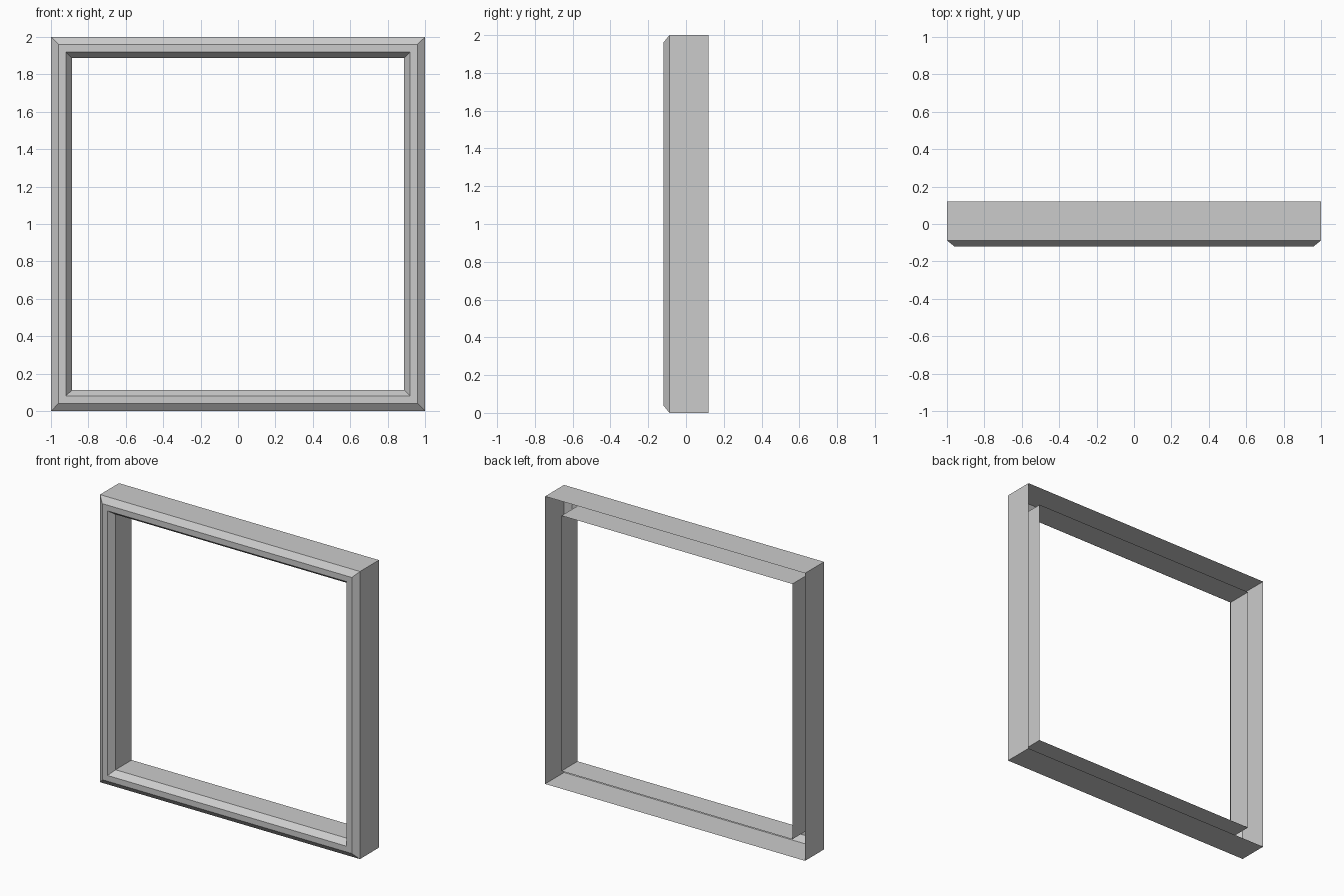
import bpy

if "Cube" in bpy.data.objects:
    bpy.data.objects.remove(bpy.data.objects["Cube"])

# Moulding cross-section: (inset from outer edge, y), open at the back
PROFILE = [(0.0, 0.12), (0.0, -0.088), (0.04, -0.12),
           (0.08, -0.12), (0.112, -0.077), (0.112, 0.10)]
CORNERS = [(-1, -1), (1, -1), (1, 1), (-1, 1)]

# One mitred square ring per profile point
verts = [(sx * (1 - inset), y, 1 + sz * (1 - inset))
         for inset, y in PROFILE for sx, sz in CORNERS]

# Bridge neighbouring rings, normals facing outward from the moulding
faces = []
for r in range(len(PROFILE) - 1):
    for c in range(4):
        n = (c + 1) % 4
        faces.append((r * 4 + c, r * 4 + n, r * 4 + 4 + n, r * 4 + 4 + c))

mesh = bpy.data.meshes.new("square_frame")
mesh.from_pydata(verts, [], faces)
mesh.update()
# Front faces must point to -y
if mesh.polygons[8].normal.y > 0:
    mesh.flip_normals()
frame = bpy.data.objects.new("square_frame", mesh)
bpy.context.collection.objects.link(frame)
